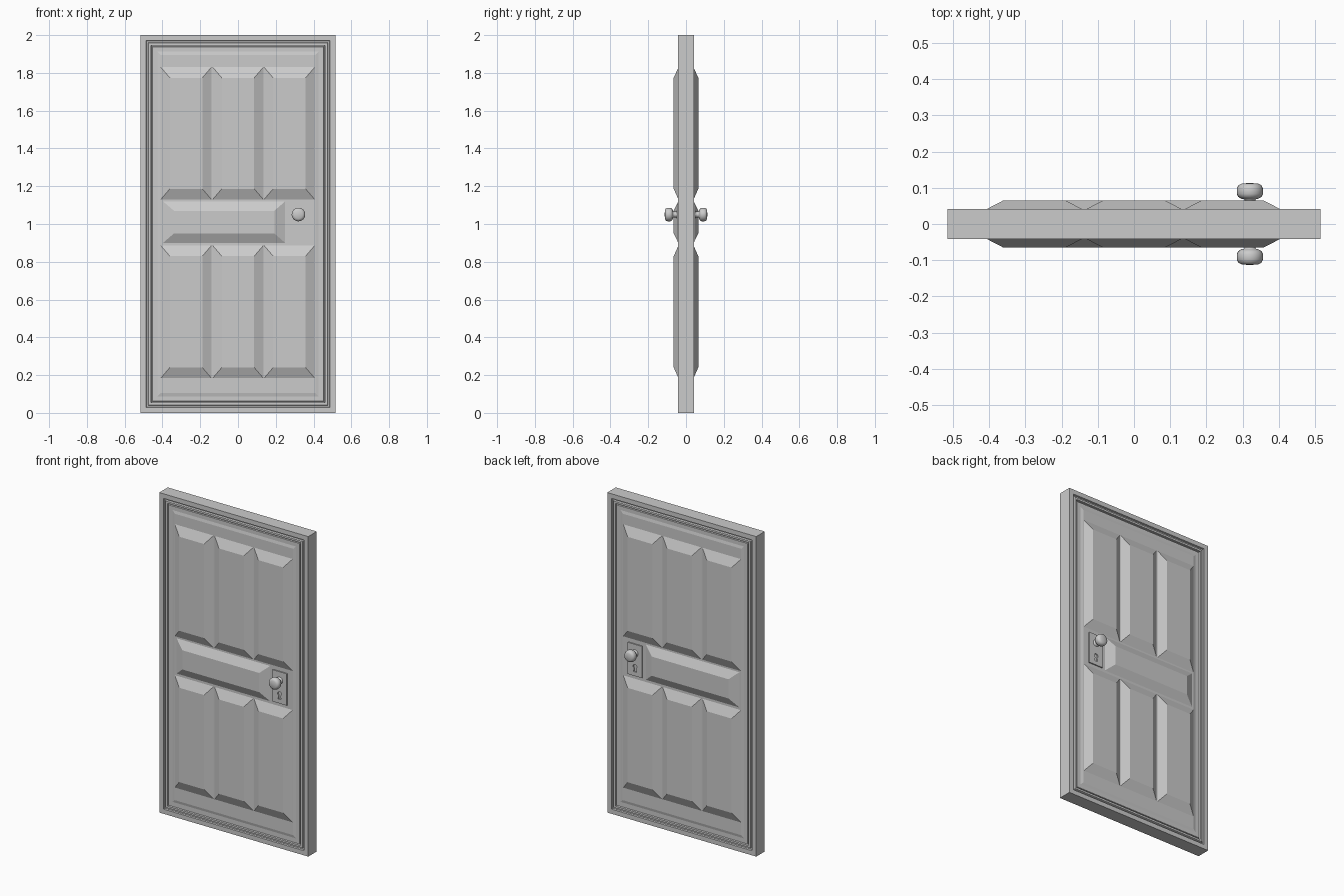
import bpy, bmesh, math
from mathutils import Matrix

if "Cube" in bpy.data.objects:
    bpy.data.objects.remove(bpy.data.objects["Cube"])


def finish(bm, name):
    bmesh.ops.recalc_face_normals(bm, faces=bm.faces)
    me = bpy.data.meshes.new(name)
    bm.to_mesh(me)
    bm.free()
    ob = bpy.data.objects.new(name, me)
    bpy.context.collection.objects.link(ob)
    return ob


def loft(name, rings, loop=False):
    """Skin nested rectangles (x0, x1, z0, z1, y); cap the ends or close the loop."""
    bm = bmesh.new()
    vs = [[bm.verts.new(p) for p in ((a, y, c), (b, y, c), (b, y, d), (a, y, d))]
          for a, b, c, d, y in rings]
    pairs = list(zip(vs, vs[1:])) + ([(vs[-1], vs[0])] if loop else [])
    for r, s in pairs:
        for i in range(4):
            j = (i + 1) % 4
            bm.faces.new((r[i], r[j], s[j], s[i]))
    if not loop:
        bm.faces.new(vs[0])
        bm.faces.new(vs[-1])
    return finish(bm, name)


def inset_rings(profile):
    """Front profile of (inset from door edge, depth), mirrored to the back."""
    both = [(i, -y) for i, y in reversed(profile)] + profile
    return [(-W + i, W - i, i, H - i, y) for i, y in both]


def lathe(name, profile, x, z, side, n=24):
    """Turn (radius, depth) about the y axis."""
    bm = bmesh.new()
    vs = [bm.verts.new((r, y * side, 0)) for r, y in profile]
    es = [bm.edges.new(e) for e in zip(vs, vs[1:])]
    bmesh.ops.spin(bm, geom=vs + es, cent=(0, 0, 0), axis=(0, 1, 0),
                   angle=2 * math.pi, steps=n, use_duplicate=False)
    bmesh.ops.remove_doubles(bm, verts=bm.verts, dist=1e-5)
    bmesh.ops.translate(bm, verts=bm.verts, vec=(x, 0, z))
    ob = finish(bm, name)
    for p in ob.data.polygons:
        p.use_smooth = True
    return ob


W, H = 0.515, 2.0

# Outer frame with grooved moulding
loft("frame", inset_rings([(0, 0.042), (0.029, 0.042), (0.031, 0.032), (0.038, 0.032),
                           (0.042, 0.040), (0.054, 0.040), (0.056, 0.030)]), loop=True)
# Door leaf with a shallow stepped border
loft("door_leaf", inset_rings([(0.054, 0.030), (0.060, 0.030), (0.063, 0.036), (0.088, 0.036),
                               (0.105, 0.040)]))

# Raised panels: outer rectangle, bevel widths in x and z
panels = [(-0.397, 0.25, 0.90, 1.12, 0.058, 0.05)]
for z0, z1 in ((0.184, 0.886), (1.13, 1.83)):
    for cx in (-0.275, 0, 0.272):
        panels.append((cx - 0.134, cx + 0.134, z0, z1, 0.048, 0.056))

# Keyhole cutter: round top with a slot below
bm = bmesh.new()
outline = [(0.32 + 0.013 * math.cos(t), 0.967 + 0.013 * math.sin(t))
           for t in (math.radians(-60 + i * 20) for i in range(16))]
outline += [(0.31, 0.933), (0.33, 0.933)]
f = bm.faces.new([bm.verts.new((x, -0.2, z)) for x, z in outline])
ext = bmesh.ops.extrude_face_region(bm, geom=[f])
bmesh.ops.translate(bm, vec=(0, 0.4, 0),
                    verts=[v for v in ext["geom"] if isinstance(v, bmesh.types.BMVert)])
cutter = finish(bm, "keyhole_cutter")
cutter.hide_render = True
cutter.hide_viewport = True

# Knob profile: stem then flattened ball
knob = [(0, 0.03), (0.022, 0.03), (0.022, 0.049), (0.015, 0.052), (0.015, 0.068), (0.024, 0.070),
        (0.032, 0.075), (0.036, 0.083), (0.036, 0.098), (0.032, 0.107), (0.022, 0.112), (0, 0.113)]

for side, tag in ((-1, "front"), (1, "back")):
    for k, (a, b, c, d, ex, ez) in enumerate(panels):
        loft(f"panel_{tag}_{k}", [(a, b, c, d, 0.036 * side), (a, b, c, d, 0.040 * side),
                                  (a + ex, b - ex, c + ez, d - ez, 0.065 * side)])
    plate = loft(f"lock_plate_{tag}", [(0.272, 0.37, 0.907, 1.105, 0.035 * side),
                                       (0.272, 0.37, 0.907, 1.105, 0.047 * side)])
    cut = plate.modifiers.new("keyhole", 'BOOLEAN')
    cut.object = cutter
    cut.solver = 'EXACT'
    lathe(f"knob_{tag}", knob, 0.32, 1.05, side)
